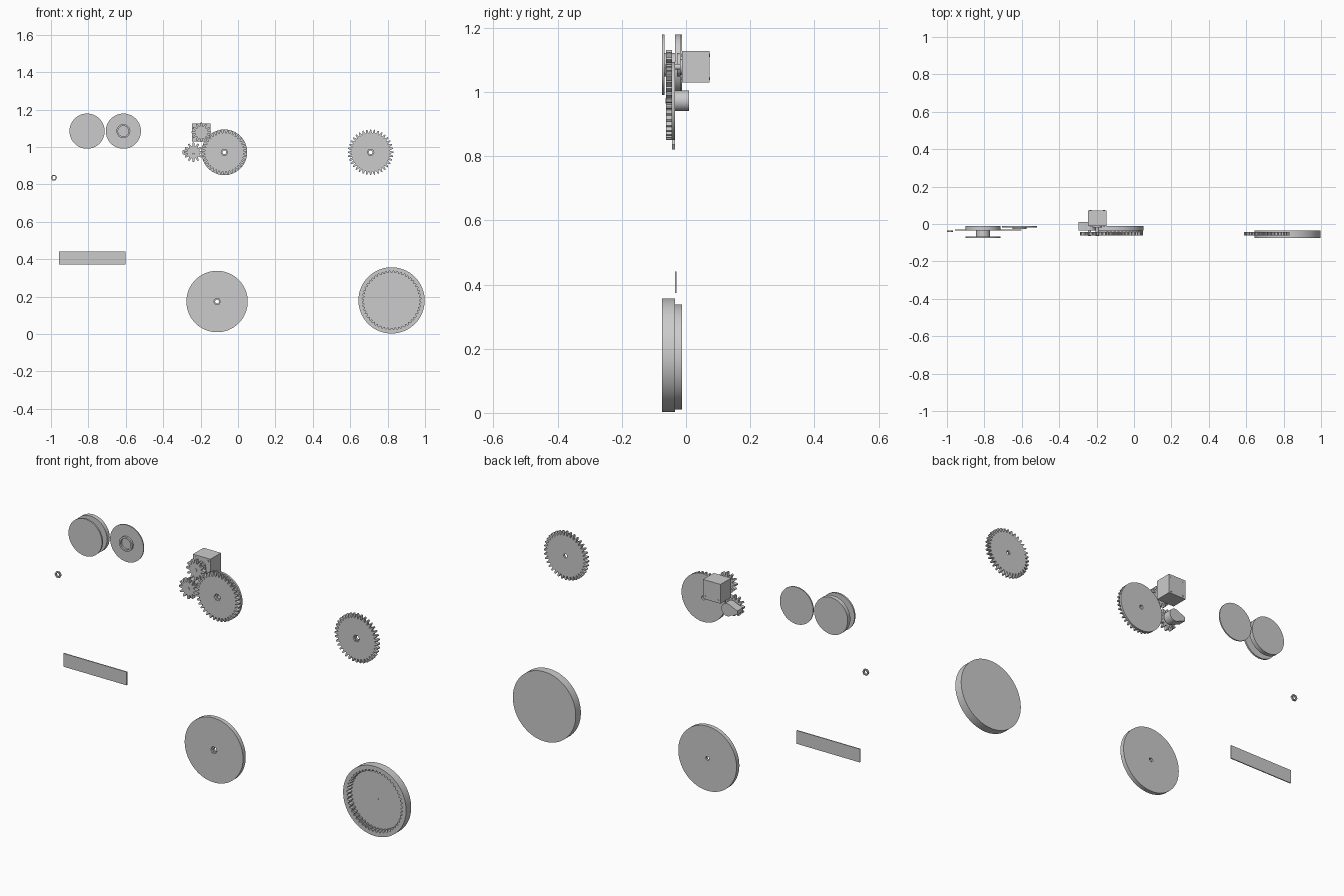
import bpy, bmesh, math
from math import pi, cos, sin

if "Cube" in bpy.data.objects:
    bpy.data.objects.remove(bpy.data.objects["Cube"])

# --- radial section profiles: each returns n points (x, z) around the axis ---
def circle(r, n):
    return [(r * cos(2 * pi * i / n), r * sin(2 * pi * i / n)) for i in range(n)]

def hexagon(r, n):
    pts = []
    for i in range(n):
        a = 2 * pi * i / n
        d = r * cos(pi / 6) / cos(a % (pi / 3) - pi / 6)
        pts.append((d * cos(a), d * sin(a)))
    return pts

def teeth(count, root, tip):
    pts = []
    for k in range(count):
        for off, r in ((-.40, root), (-.14, tip), (.14, tip), (.40, root)):
            a = 2 * pi * (k + off) / count
            pts.append((r * cos(a), r * sin(a)))
    return pts

def loft(name, x, z, sections, loop=False):
    """Join (points, y) sections; cap both ends, or close into a ring."""
    bm = bmesh.new()
    rings = [[bm.verts.new((px, y, pz)) for px, pz in pts] for pts, y in sections]
    pairs = list(zip(rings, rings[1:] + rings[:1]))
    for a, b in pairs if loop else pairs[:-1]:
        for i in range(len(a)):
            j = (i + 1) % len(a)
            bm.faces.new((a[i], a[j], b[j], b[i]))
    if not loop:
        bm.faces.new(rings[0])
        bm.faces.new(rings[-1])
    bmesh.ops.recalc_face_normals(bm, faces=bm.faces)
    me = bpy.data.meshes.new(name)
    bm.to_mesh(me)
    bm.free()
    ob = bpy.data.objects.new(name, me)
    bpy.context.collection.objects.link(ob)
    ob.location = (x, 0, z)
    bpy.ops.object.select_all(action='DESELECT')
    ob.select_set(True)
    bpy.context.view_layer.objects.active = ob
    bpy.ops.object.shade_smooth_by_angle(angle=math.radians(30))
    return ob

def disc(name, x, z, r, y0, y1, n=96):
    return loft(name, x, z, [(circle(r, n), y0), (circle(r, n), y1)])

def box(name, x0, x1, y0, y1, z0, z1):
    bpy.ops.mesh.primitive_cube_add(size=1, location=((x0 + x1) / 2, (y0 + y1) / 2, (z0 + z1) / 2))
    ob = bpy.context.object
    ob.name = name
    ob.scale = (x1 - x0, y1 - y0, z1 - z0)
    return ob

# wheel with a hex nut pocket in front and a round bore through to the back
def bored(name, x, z, outer, y0, y1, back=None):
    n = len(outer)
    pocket = y0 + (y1 - y0) * .5
    secs = [(outer, y0)]
    if back:                                  # smooth flange behind the teeth
        secs += [(outer, back[1]), (circle(back[0], n), back[1])]
        secs += [(circle(back[0], n), y1)]
    else:
        secs += [(outer, y1)]
    secs += [(circle(.010, n), y1), (circle(.010, n), pocket),
             (hexagon(.018, n), pocket), (hexagon(.018, n), y0)]
    return loft(name, x, z, secs, loop=True)

# --- spool and its spare cover ---
SX, SZ = -.807, 1.085
disc("spool_front_flange", SX, SZ, .094, -.075, -.067)
disc("spool_hub", SX, SZ, .037, -.067, -.034)
disc("spool_back_flange", SX, SZ, .094, -.034, -.012)
n = 96
loft("spool_cover", -.613, SZ, [
    (circle(.094, n), -.012), (circle(.094, n), -.018), (circle(.037, n), -.018),
    (circle(.037, n), -.028), (circle(.028, n), -.028), (circle(.028, n), -.018)])

# --- loose hex nut ---
loft("hex_nut", -.984, .836, [
    (hexagon(.017, 48), -.044), (hexagon(.017, 48), -.035),
    (circle(.009, 48), -.035), (circle(.009, 48), -.044)], loop=True)

# --- blank name plate ---
box("plate", -.957, -.602, -.035, -.030, .373, .441)

# --- drive gears ---
bored("drive_gear", -.073, .972, teeth(36, .103, .122), -.062, -.034, back=(.122, -.044))
bored("spare_gear", .709, .972, teeth(36, .103, .122), -.062, -.044)

def pinion(name, x, z):
    t = teeth(12, .033, .052)
    loft(name, x, z, [(t, -.062), (t, -.044), (circle(.009, 48), -.044),
                      (circle(.009, 48), -.062)], loop=True)
    disc(name + "_shaft", x, z, .0088, -.064, -.010, 32)

# --- motor ---
MX, MZ = -.196, 1.078
pinion("motor_pinion", MX, MZ)
box("motor_body", MX - .049, MX + .049, -.012, .073, MZ - .049, MZ + .049)
disc("motor_boss", MX, MZ, .025, -.019, -.012, 48)
for sx in (-1, 1):
    for sz in (-1, 1):
        disc("motor_screw", MX + sx * .036, MZ + sz * .036, .005, -.0135, .0745, 16)

# --- rotary sensor ---
PX, PZ = -.238, .972
pinion("sensor_pinion", PX, PZ)
arc = [(.032 * cos(a), .032 * sin(a)) for a in
       [math.radians(-130 + 260 * i / 40) for i in range(41)]]
outline = arc + [(-.058, .010), (-.058, -.010)]
loft("sensor_body", PX, PZ, [(outline, -.034), (outline, .010)])

# --- large plain wheel ---
bored("plain_wheel", -.112, .174, circle(.164, 144), -.034, -.012)

# --- internal ring gear cup ---
t = teeth(48, .157, .147)
n = len(t)
loft("ring_gear_cup", .821, .180, [
    (circle(.177, n), -.034), (circle(.177, n), -.075), (t, -.075), (t, -.046)])
disc("cup_centre_pin", .821, .180, .003, -.050, -.046, 16)
